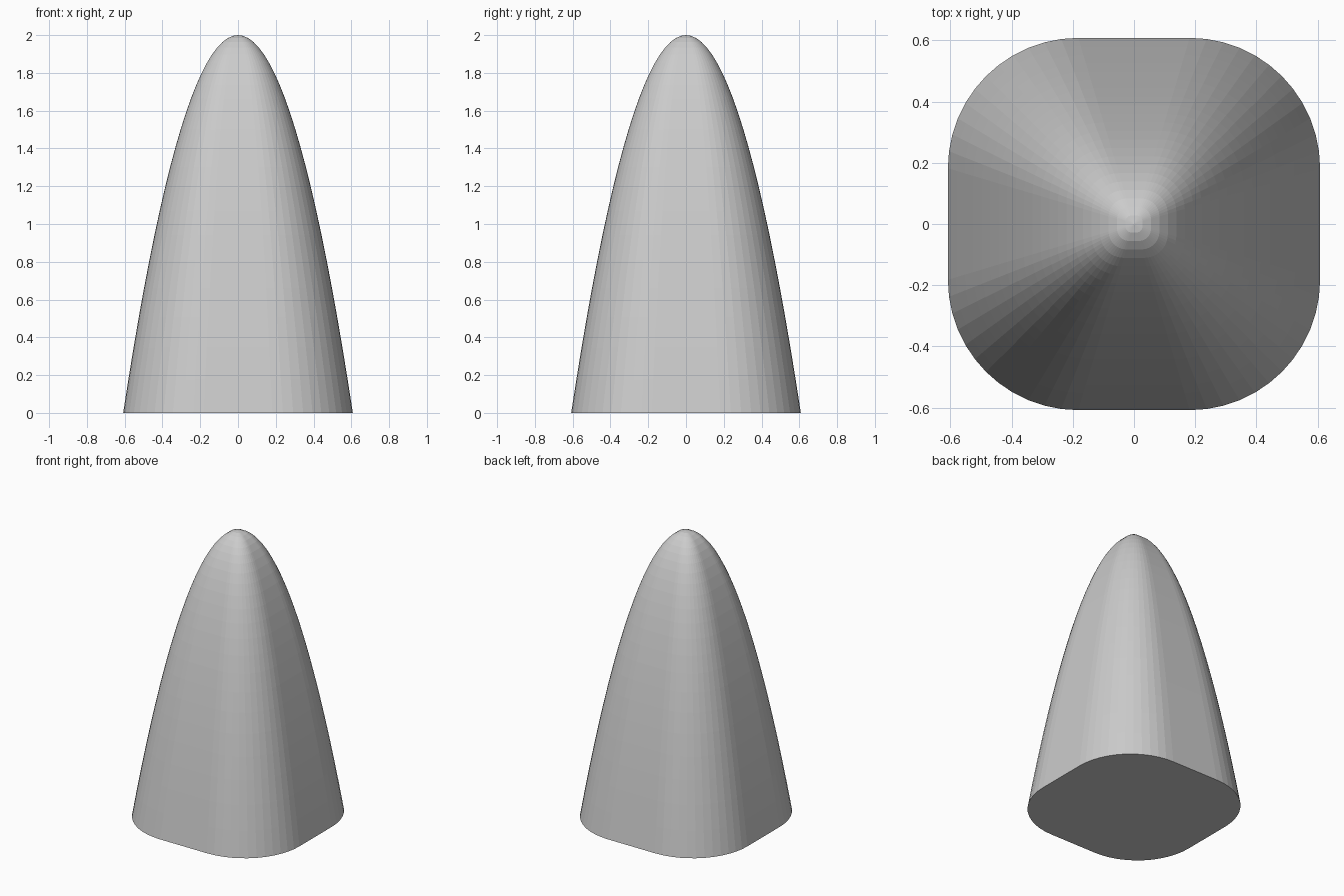
import bpy, bmesh, math

if "Cube" in bpy.data.objects:
    bpy.data.objects.remove(bpy.data.objects["Cube"])

HALF, FLAT, HEIGHT = 0.608, 0.182, 2.0
RINGS, CORNER_STEPS = 22, 12

# rounded-square outline, counter-clockwise
outline = []
for q in range(4):
    mid = math.radians(45 + 90 * q)
    cx, cy = (math.copysign(FLAT, f(mid)) for f in (math.cos, math.sin))
    for i in range(CORNER_STEPS + 1):
        a = math.radians(90 * q + 90 * i / CORNER_STEPS)
        outline.append((cx + (HALF - FLAT) * math.cos(a), cy + (HALF - FLAT) * math.sin(a)))

# paraboloid: outline shrinks to the tip
bm = bmesh.new()
rings = []
for r in range(RINGS):
    s = 1 - r / RINGS
    rings.append([bm.verts.new((x * s, y * s, HEIGHT * (1 - s * s))) for x, y in outline])
tip = bm.verts.new((0, 0, HEIGHT))

# base, side walls and tip fan
n = len(outline)
bm.faces.new(rings[0][::-1])
for lo, hi in zip(rings, rings[1:]):
    for i in range(n):
        j = (i + 1) % n
        bm.faces.new((lo[i], lo[j], hi[j], hi[i]))
for i in range(n):
    bm.faces.new((rings[-1][i], rings[-1][(i + 1) % n], tip))

mesh = bpy.data.meshes.new("rounded_square_paraboloid")
bm.to_mesh(mesh)
bm.free()
bpy.context.collection.objects.link(bpy.data.objects.new("rounded_square_paraboloid", mesh))
